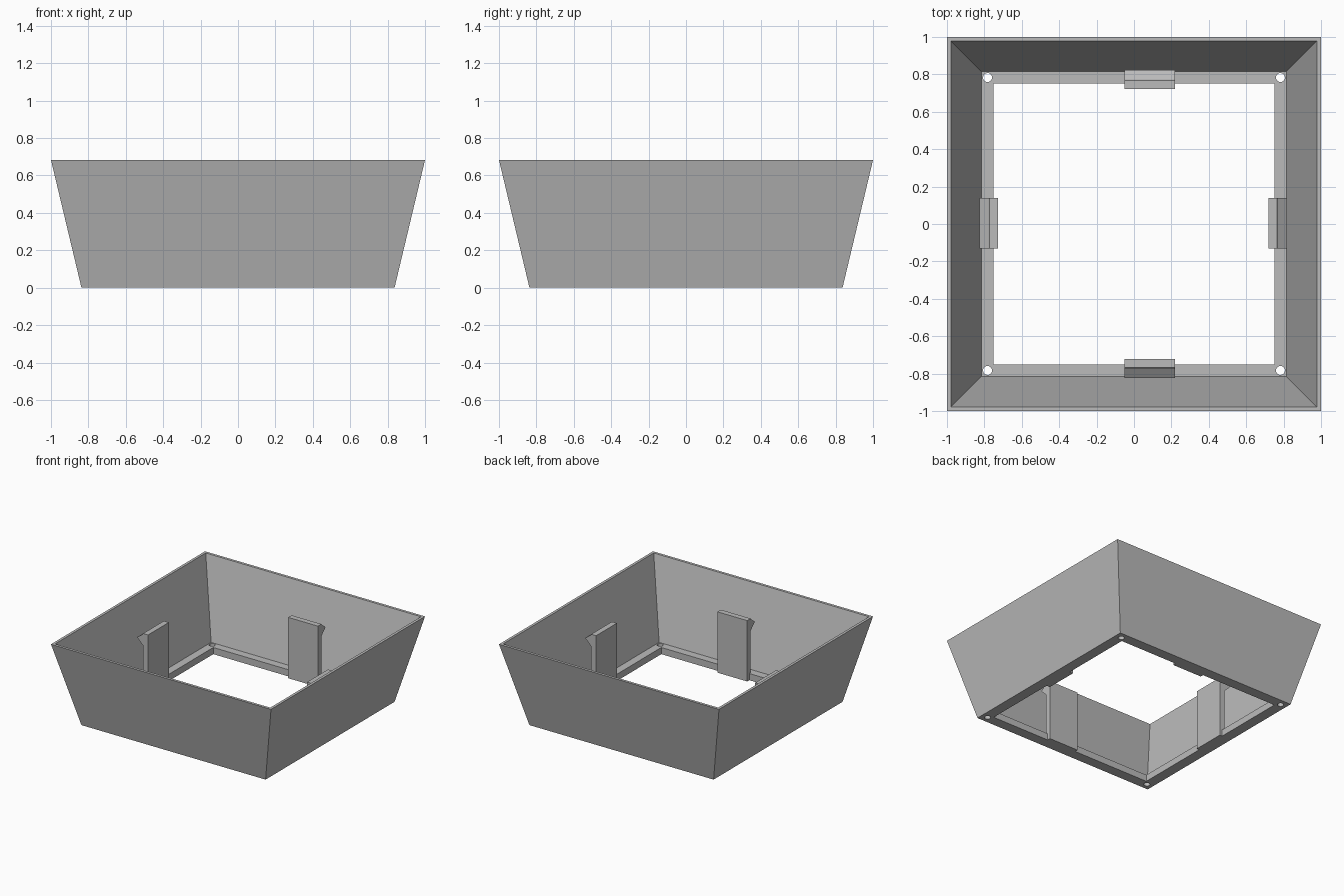
import bpy
import bmesh
from math import pi
from mathutils import Matrix

cube = bpy.data.objects.get("Cube")
if cube:
    bpy.data.objects.remove(cube, do_unlink=True)

grey = bpy.data.materials.new("plain grey")
grey.use_nodes = True
colour = (0.5, 0.5, 0.5, 1)
grey.diffuse_color = colour
grey.node_tree.nodes["Principled BSDF"].inputs["Base Color"].default_value = colour


def add_object(name, bm):
    bmesh.ops.recalc_face_normals(bm, faces=bm.faces)
    mesh = bpy.data.meshes.new(name)
    bm.to_mesh(mesh)
    bm.free()
    mesh.materials.append(grey)
    obj = bpy.data.objects.new(name, mesh)
    bpy.context.collection.objects.link(obj)
    return obj


def square_frame(name, profile):
    """Sweep a closed (half width, z) profile around a square."""
    bm = bmesh.new()
    rings = [[bm.verts.new((sx * r, sy * r, z))
              for sx, sy in ((1, 1), (-1, 1), (-1, -1), (1, -1))]
             for r, z in profile]
    for i, ring in enumerate(rings):
        below = rings[i - 1]
        for j in range(4):
            bm.faces.new((below[j - 1], below[j], ring[j], ring[j - 1]))
    return add_object(name, bm)


def clip(name, angle, centre, inner):
    """Upright plate with a barbed tip, extruded along the wall."""
    profile = ((0, 0), (0, 0.5), (0.045, 0.5), (0.052, 0.49),
               (0.1, 0.455), (0.045, 0.4), (0.045, 0))
    bm = bmesh.new()
    face = bm.faces.new([bm.verts.new((-0.135, inner + d, z)) for d, z in profile])
    swept = bmesh.ops.extrude_face_region(bm, geom=[face])
    verts = [v for v in swept["geom"] if isinstance(v, bmesh.types.BMVert)]
    bmesh.ops.translate(bm, verts=verts, vec=(0.27, 0, 0))
    bm.transform(Matrix.Translation(centre) @ Matrix.Rotation(angle, 4, "Z"))
    return add_object(name, bm)


# Tapered shell with a flat flange around the bottom opening
shell = square_frame("tapered_shell", (
    (0.837, 0), (1.0, 0.683), (0.978, 0.683), (0.815, 0.055), (0.75, 0.055), (0.75, 0)))

# Screw holes in the flange corners
bm = bmesh.new()
for sx in (-1, 1):
    for sy in (-1, 1):
        bmesh.ops.create_cone(bm, cap_ends=True, segments=24, radius1=0.024,
                              radius2=0.024, depth=0.3,
                              matrix=Matrix.Translation((sx * 0.783, sy * 0.783, 0)))
cutter = add_object("screw_hole_cutter", bm)
cutter.hide_render = True
holes = shell.modifiers.new("screw holes", "BOOLEAN")
holes.object = cutter
holes.operation = "DIFFERENCE"
holes.solver = "EXACT"

# Bake the holes so the cutter can be removed
bpy.context.view_layer.update()
graph = bpy.context.evaluated_depsgraph_get()
cut_mesh = bpy.data.meshes.new_from_object(shell.evaluated_get(graph))
shell.modifiers.clear()
shell.data = cut_mesh
bpy.data.objects.remove(cutter, do_unlink=True)

# One snap clip in each wall
clip("back_clip", 0, (0.085, 0, 0), 0.723)
clip("front_clip", pi, (0.085, 0, 0), 0.723)
clip("right_clip", pi / 2, (0, 0.005, 0), 0.727)
clip("left_clip", -pi / 2, (0, 0.005, 0), 0.719)
